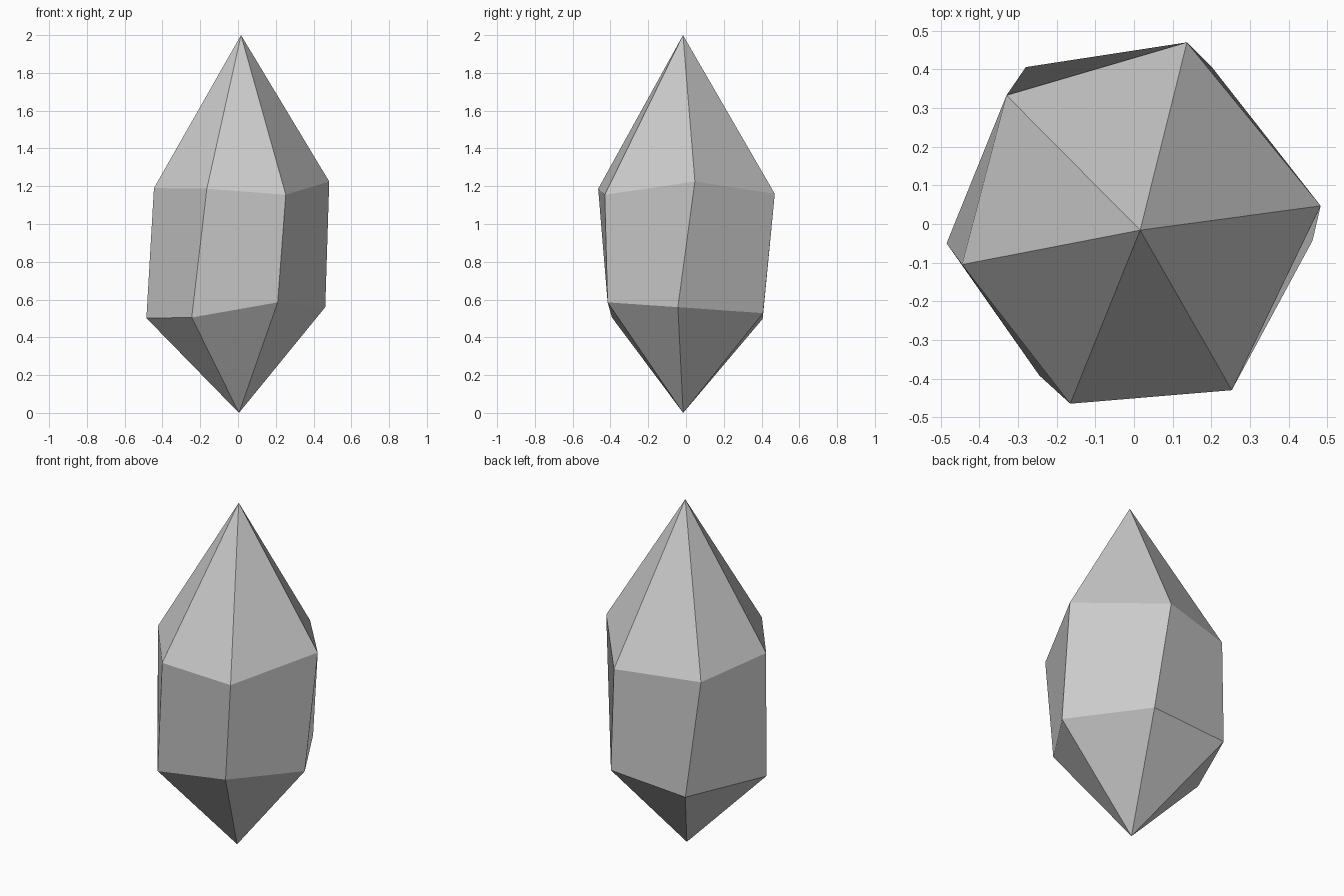
import bpy, bmesh

if "Cube" in bpy.data.objects:
    bpy.data.objects.remove(bpy.data.objects["Cube"])

# Two irregular six-sided rings between off-centre points, listed in matching order
upper_ring = [(0.137, 0.47, 1.16), (-0.33, 0.333, 1.155), (-0.445, -0.105, 1.19),
              (-0.165, -0.465, 1.187), (0.253, -0.43, 1.155), (0.483, 0.047, 1.225)]
lower_ring = [(0.2, 0.408, 0.528), (-0.28, 0.406, 0.498), (-0.485, -0.05, 0.502),
              (-0.245, -0.392, 0.505), (0.21, -0.415, 0.585), (0.462, -0.043, 0.56)]

bm = bmesh.new()
tip = bm.verts.new((0.016, -0.016, 2.0))
base = bm.verts.new((0.005, -0.015, 0.0))
upper = [bm.verts.new(p) for p in upper_ring]
lower = [bm.verts.new(p) for p in lower_ring]

# Tip facets, side facets and base facets
for i in range(6):
    j = (i + 1) % 6
    bm.faces.new((tip, upper[i], upper[j]))
    bm.faces.new((upper[i], lower[i], lower[j], upper[j]))
    bm.faces.new((base, lower[j], lower[i]))
bmesh.ops.recalc_face_normals(bm, faces=bm.faces)

mesh = bpy.data.meshes.new("crystal")
bm.to_mesh(mesh)
bm.free()
bpy.context.collection.objects.link(bpy.data.objects.new("crystal", mesh))
